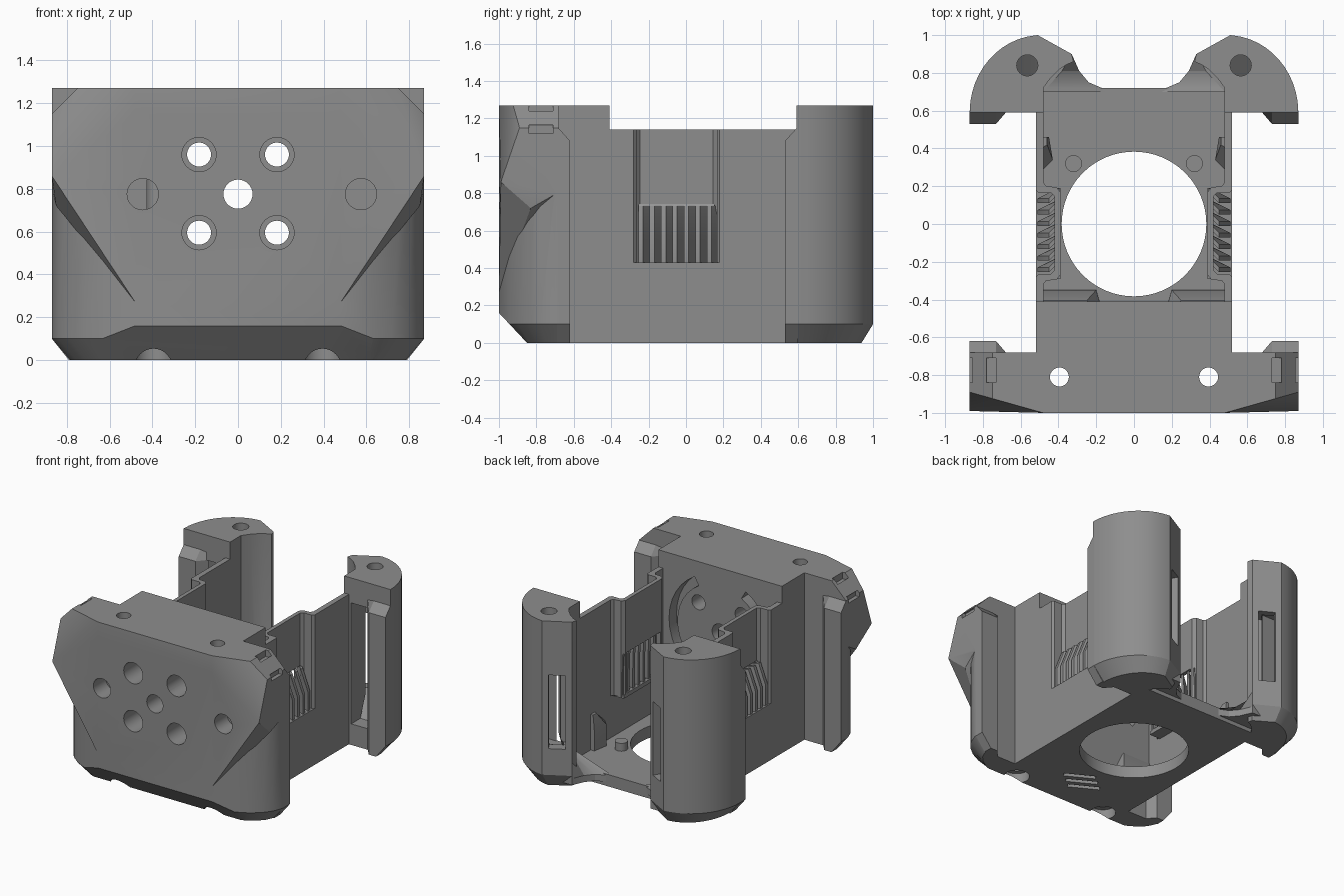
import bpy, bmesh, math
from mathutils import Matrix, Vector

if "Cube" in bpy.data.objects:
    bpy.data.objects.remove(bpy.data.objects["Cube"])

grey = bpy.data.materials.new("mid_grey")
grey.diffuse_color = (0.27, 0.27, 0.27, 1)
grey.use_nodes = True
grey.node_tree.nodes["Principled BSDF"].inputs["Base Color"].default_value = grey.diffuse_color


def finish(bm, name):
    bmesh.ops.recalc_face_normals(bm, faces=bm.faces[:])
    me = bpy.data.meshes.new(name)
    bm.to_mesh(me)
    bm.free()
    me.materials.append(grey)
    ob = bpy.data.objects.new(name, me)
    bpy.context.collection.objects.link(ob)
    return ob


def loft(name, rings, s=1):
    """Skin a stack of (outline, z) rings and cap both ends."""
    bm = bmesh.new()
    rows = [[bm.verts.new((s * x, y, z)) for x, y in poly] for poly, z in rings]
    n = len(rows[0])
    for a, b in zip(rows, rows[1:]):
        for i in range(n):
            bm.faces.new((a[i], a[(i + 1) % n], b[(i + 1) % n], b[i]))
    bm.faces.new(rows[0])
    bm.faces.new(rows[-1])
    return finish(bm, name)


def prism(name, poly, z0, z1, s=1):
    return loft(name, [(poly, z0), (poly, z1)], s)


def box(name, x0, x1, y0, y1, z0, z1, s=1):
    return prism(name, [(x0, y0), (x1, y0), (x1, y1), (x0, y1)], z0, z1, s)


def hull(name, pts):
    bm = bmesh.new()
    for p in pts:
        bm.verts.new(p)
    r = bmesh.ops.convex_hull(bm, input=bm.verts[:])
    bmesh.ops.delete(bm, geom=[v for v in bm.verts if not v.link_faces], context='VERTS')
    return finish(bm, name)


def cyl(name, c, r, depth, axis='Z', seg=32):
    bm = bmesh.new()
    m = Matrix.Translation(c)
    if axis == 'Y':
        m = m @ Matrix.Rotation(math.pi / 2, 4, 'X')
    bmesh.ops.create_cone(bm, cap_ends=True, segments=seg, radius1=r, radius2=r,
                          depth=depth, matrix=m)
    return finish(bm, name)


def boolean(ob, others, op='DIFFERENCE'):
    bpy.context.view_layer.objects.active = ob
    for c in others:
        m = ob.modifiers.new("bool", 'BOOLEAN')
        m.operation, m.object, m.solver = op, c, 'EXACT'
        bpy.ops.object.modifier_apply(modifier=m.name)
        bpy.data.objects.remove(c)


def mirror_outline(half):
    return half + [(-x, y) for x, y in reversed(half)]


# Front block: rounded corners, tapered foot
half = [(0.48, -1), (0.63, -0.945), (0.72, -0.90), (0.79, -0.845), (0.84, -0.78),
        (0.87, -0.70), (0.87, -0.68), (0.52, -0.68), (0.52, -0.41)]
outline = mirror_outline(half)
foot = [(x * 0.9 if abs(x) > 0.55 else x, -0.68 + (y + 0.68) * 0.72 if y < -0.68 else y)
        for x, y in outline]
top = [(min(max(x, -0.75), 0.75), y) for x, y in outline]
front = loft("front_block", [(foot, 0), (outline, 0.1), (outline, 1.15), (top, 1.27)])

# Faceted cheeks overhanging the lower corners
face = []
for s in (1, -1):
    face += [(s * x, y, z) for x, y, z in (
        (0.48, -1, 0.27), (0.87, -0.99, 0.86), (0.48, -1, 1.27), (0.87, -0.89, 1.15),
        (0.75, -0.924, 1.27), (0.85, -0.83, 0.72), (0.87, -0.69, 0.80), (0.87, -0.69, 1.15),
        (0.75, -0.69, 1.27), (0.48, -0.70, 0.35))]
boolean(front, [hull("cheeks", face)], 'UNION')

# Chin chamfer, screw holes and front bores
cuts = [hull("chin", [(x, y, z) for x in (-1, 1) for y, z in
                      ((-1.0, 0.16), (-0.85, 0), (-0.8375, -0.0133), (-1.2, -0.0133), (-1.2, 0.3733),
                       (-1.01, 0.1707))]),
        cyl("bore", (0, -0.7, 0.775), 0.068, 0.8, 'Y')]
for s in (1, -1):
    cuts += [cyl("screw", (s * 0.395, -0.81, 0.6), 0.05, 1.6),
             cyl("screw_head", (s * 0.395, -0.81, 0), 0.09, 0.15),
             cyl("blind", (-0.445 if s < 0 else 0.575, -1, 0.775), 0.073, 0.3, 'Y')]
    for z in (0.595, 0.96):
        cuts += [cyl("bore", (s * 0.182, -0.7, z), 0.056, 0.8, 'Y'),
                 cyl("counterbore", (s * 0.182, -1, z), 0.08, 0.5, 'Y')]
    # Cable tie slots on the shoulder
    cuts += [box("slot", 0.73, 0.78, -0.84, -0.71, 1.22, 1.3, s),
             box("slot", 0.84, 0.90, -0.84, -0.71, 1.12, 1.165, s)]
    # Curved air groove on the inner face
    bm = bmesh.new()
    arc = [math.radians(a) for a in range(-40, 61, 10)]
    pts = [(0.43 * math.cos(a), 0.43 * math.sin(a)) for a in arc]
    pts += [(0.36 * math.cos(a), 0.36 * math.sin(a)) for a in reversed(arc)]
    bm.faces.new([bm.verts.new((s * x, -0.5, 0.775 + z)) for x, z in pts])
    r = bmesh.ops.extrude_face_region(bm, geom=bm.faces[:])
    bmesh.ops.translate(bm, vec=(0, 0.2, 0),
                        verts=[v for v in r["geom"] if isinstance(v, bmesh.types.BMVert)])
    cuts.append(finish(bm, "groove"))
boolean(front, cuts)

# Floor with the round opening
floor = box("floor", -0.52, 0.52, -0.42, 0.72, 0, 0.09)
boolean(floor, [cyl("opening", (0, 0, 0), 0.383, 0.5, seg=64)])

# Diagonal vent slots under the front
vents = []
for k in (-1, 0, 1):
    c = (k * 0.06, -0.57 + k * 0.05)
    vents.append(prism("vent", [(c[0] - 0.11, c[1] + 0.04), (c[0] - 0.09, c[1] + 0.07),
                                (c[0] + 0.11, c[1] - 0.04), (c[0] + 0.09, c[1] - 0.07)], -0.1, 0.03))
boolean(front, vents)

tower_poly = [(0.48, 0.59), (0.87, 0.59)]
tower_poly += [(0.49 + 0.38 * math.cos(a), 0.59 + 0.41 * math.sin(a))
               for a in [math.radians(d) for d in range(8, 86, 7)]]
tower_poly += [(0.51, 1.0), (0.33, 0.90), (0.32, 0.86), (0.36, 0.842), (0.40, 0.815),
               (0.44, 0.775), (0.48, 0.72)]
tower_foot = [(0.48 + (x - 0.48) * 0.77, 0.59 + (y - 0.59) * 0.85) for x, y in tower_poly]

for s, side in ((1, "right"), (-1, "left")):
    # Lip behind the front block, and matching lip on the tower
    for label, y0, y1 in (("front_lip", -0.69, -0.62), ("rear_lip", 0.60, 0.53)):
        low = [(0.87, y0), (0.87, y1), (0.73, y1), (0.67, y0)]
        end = [(0.87, y0), (0.87, y0 + (y1 - y0) * 0.1), (0.73, y0 + (y1 - y0) * 0.1), (0.67, y0)]
        bot = [(min(x, 0.79), y) for x, y in low]
        loft(f"{side}_{label}", [(bot, 0), (low, 0.1), (low, 1.08), (end, 1.15)], s)

    # Hollow rear tower with top screw hole and window in the inner rear face
    tower = loft(f"{side}_tower", [(tower_foot, 0), (tower_poly, 0.1), (tower_poly, 1.27)], s)
    cavity = [(0.54, 0.5), (0.74, 0.5), (0.82, 0.61), (0.79, 0.74), (0.70, 0.86), (0.53, 0.95),
              (0.42, 0.89), (0.54, 0.76)]
    shallow = [(x, min(y, 0.70)) for x, y in cavity]
    hole = loft("cavity", [(shallow, 0.16), (cavity, 0.32), (cavity, 1.08)], s)
    d, n = Vector((0.87, 0.49)), Vector((-0.49, 0.87))
    mid = Vector((0.42, 0.95))
    quad = [tuple(mid + d * a + n * b) for a, b in
            ((-0.06, -0.12), (0.06, -0.12), (0.06, 0.1), (-0.06, 0.1))]
    boolean(tower, [hole, prism("window", quad, 0.30, 0.86, s),
                    cyl("screw", (s * 0.565, 0.84, 1.2), 0.056, 0.3)])

    # Sloped web joining tower and floor
    web = [(0.50, 0.70), (0.12, 0.70), (0.17, 0.72), (0.24, 0.75), (0.29, 0.81), (0.33, 0.90),
           (0.50, 0.90)]
    web_top = [(max(x, 0.30 + 0.18 * (0.9 - y) / 0.2), y) for x, y in web]
    loft(f"{side}_web", [(web, 0.03), (web, 0.08), (web_top, 0.2)], s)

    # Side wall: straight lower part, upper part with an inward recess
    box(f"{side}_lower_wall", 0.48, 0.52, -0.43, 0.61, 0, 0.43, s)
    box(f"{side}_recess_floor", 0.39, 0.52, -0.29, 0.19, 0.40, 0.425, s)
    outer = [(0.52, -0.43), (0.52, -0.28), (0.505, -0.265), (0.44, -0.265), (0.42, -0.245),
             (0.42, 0.145), (0.44, 0.165), (0.505, 0.165), (0.52, 0.18), (0.52, 0.61)]
    inner = [(0.48, -0.43), (0.48, -0.32), (0.465, -0.30), (0.41, -0.295), (0.39, -0.27),
             (0.39, 0.17), (0.41, 0.195), (0.465, 0.20), (0.48, 0.22), (0.48, 0.61)]
    wall = prism(f"{side}_upper_wall", outer + inner[::-1], 0.41, 1.14, s)
    boolean(wall, [box("vent_opening", 0.3, 0.47, -0.25, 0.15, 0.43, 0.74, s)])

    # Angled louvre slats, leaning outwards
    for i in range(7):
        y = -0.235 + i * 0.061
        slat = [(0.40, y + 0.035), (0.51, y - 0.02), (0.51, y + 0.005), (0.40, y + 0.06)]
        slat_top = [(0.395 + (x - 0.40) * 0.5, yy) for x, yy in slat]
        loft(f"{side}_slat_{i}", [(slat, 0.42), (slat, 0.58), (slat_top, 0.735)], s)

    # Inside details: locating peg, corner post and front ramp
    cyl(f"{side}_peg", (s * 0.32, 0.32, 0.10), 0.045, 0.1, seg=20)
    post = [(0.49, 0.28), (0.49, 0.46), (0.45, 0.46), (0.43, 0.34)]
    loft(f"{side}_post", [(post, 0.05), (post, 0.25),
                          ([(0.49, 0.40), (0.49, 0.46), (0.46, 0.46), (0.46, 0.42)], 0.36)], s)
    ramp = [(0.18, -0.42), (0.49, -0.42), (0.49, -0.35), (0.20, -0.35)]
    ramp_top = [(0.24, -0.42), (0.49, -0.42), (0.49, -0.405), (0.25, -0.405)]
    loft(f"{side}_ramp", [(ramp, 0.05), (ramp, 0.12), (ramp_top, 0.25)], s)

# Smooth curved walls, keep hard edges
for ob in bpy.context.scene.objects:
    bpy.ops.object.select_all(action='DESELECT')
    ob.select_set(True)
    bpy.context.view_layer.objects.active = ob
    bpy.ops.object.shade_smooth_by_angle(angle=math.radians(25))
